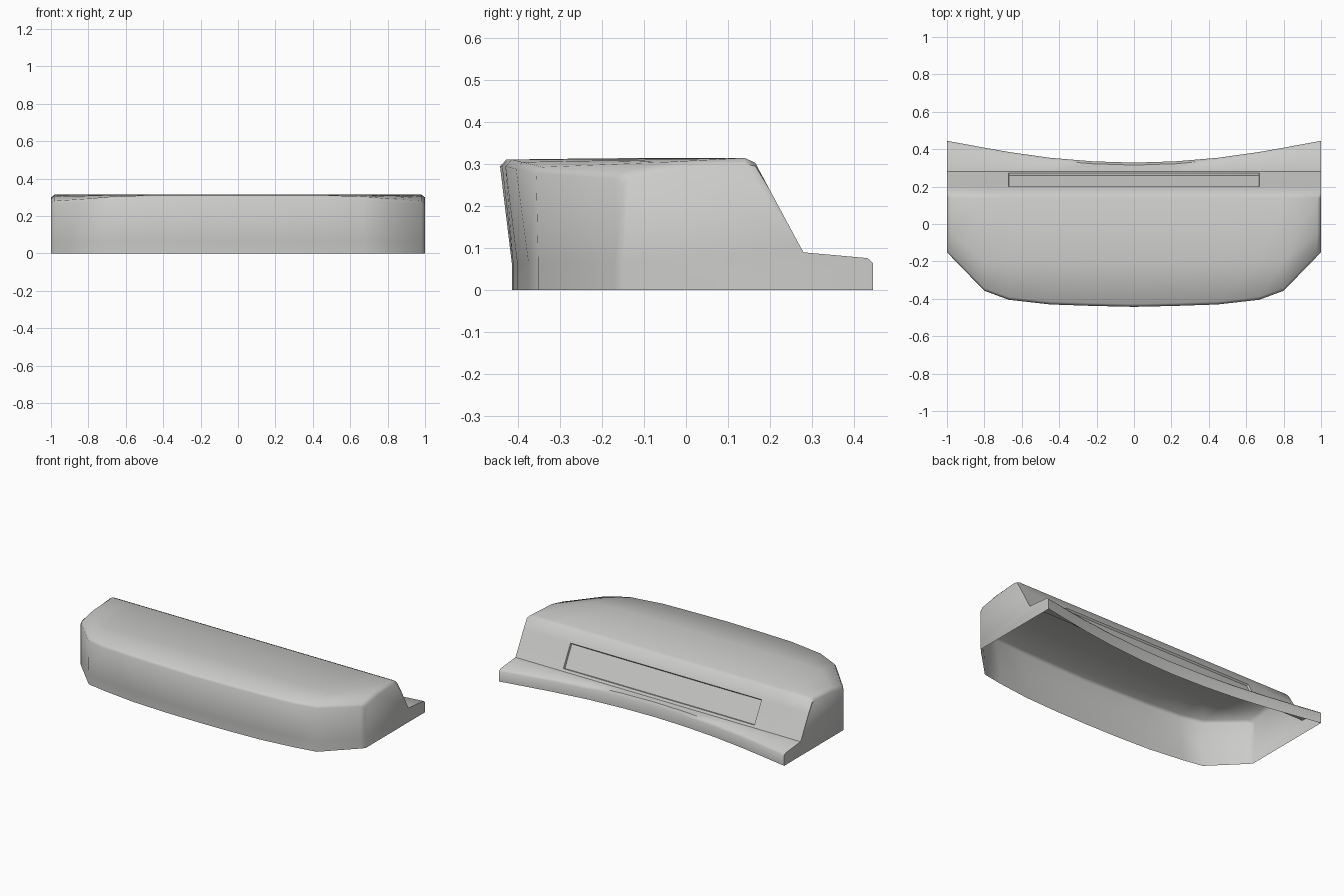
import bpy, bmesh, math

if "Cube" in bpy.data.objects:
    bpy.data.objects.remove(bpy.data.objects["Cube"])

grey = bpy.data.materials.new("plain grey")
grey.diffuse_color = (0.6, 0.6, 0.59, 1)
grey.use_nodes = True
grey.node_tree.nodes["Principled BSDF"].inputs["Base Color"].default_value = grey.diffuse_color

# half stations: x, front y at foot, front y at brow, rear y of lip, brow drop, top drop
HALF = [
    (0.00, -0.415, -0.443, 0.328, 0.000, 0.0),
    (0.22, -0.412, -0.438, 0.335, 0.000, 0.0),
    (0.45, -0.402, -0.430, 0.354, 0.000, 0.0),
    (0.67, -0.375, -0.405, 0.385, 0.006, 0.0),
    (0.80, -0.352, -0.357, 0.408, 0.018, 0.0),
    (0.98, -0.172, -0.172, 0.441, 0.030, 0.0),
    (1.00, -0.150, -0.150, 0.445, 0.045, 0.015),
]

def section(fb, ft, r, d, t):
    """Profile from front foot, over the top, down the back slope to the lip."""
    inner = max(-0.2, ft + 0.09) if ft < -0.2 else ft + 0.12
    return [(fb, 0), (fb, 0.065), (ft, 0.295 - d), (ft + 0.015, 0.311 - d),
            (inner, 0.314 - t - d * 0.3), (0.14, 0.315 - t), (0.165, 0.303 - t * 0.5),
            (0.2, 0.238), (0.272, 0.104), (0.28, 0.09),
            (r - 0.013, 0.09 - 0.09 * (r - 0.293)), (r, 0.065), (r, 0)]

# shell open underneath
stations = [(-s[0],) + s[1:] for s in HALF[:0:-1]] + HALF
bm = bmesh.new()
rings = [[bm.verts.new((x, y, z)) for y, z in section(*rest)] for x, *rest in stations]
panel = []
for a, b in zip(rings, rings[1:]):
    for i in range(len(a) - 1):
        f = bm.faces.new((a[i], b[i], b[i + 1], a[i + 1]))
        if i == 7 and abs(f.calc_center_median().x) < 0.67:
            panel.append(f)

# end walls
bm.faces.new(rings[0])
bm.faces.new(rings[-1][::-1])
bm.normal_update()
bmesh.ops.recalc_face_normals(bm, faces=bm.faces[:])
if sum(f.normal.z * f.calc_area() for f in bm.faces) < 0:
    bmesh.ops.reverse_faces(bm, faces=bm.faces[:])

# recessed panel on the back slope
bmesh.ops.inset_region(bm, faces=panel, thickness=0.004, depth=-0.012)

me = bpy.data.meshes.new("bumper_shell")
bm.to_mesh(me)
bm.free()
me.materials.append(grey)
ob = bpy.data.objects.new("bumper_shell", me)
bpy.context.collection.objects.link(ob)
bpy.context.view_layer.objects.active = ob
ob.select_set(True)
bpy.ops.object.shade_smooth_by_angle(angle=math.radians(52))
